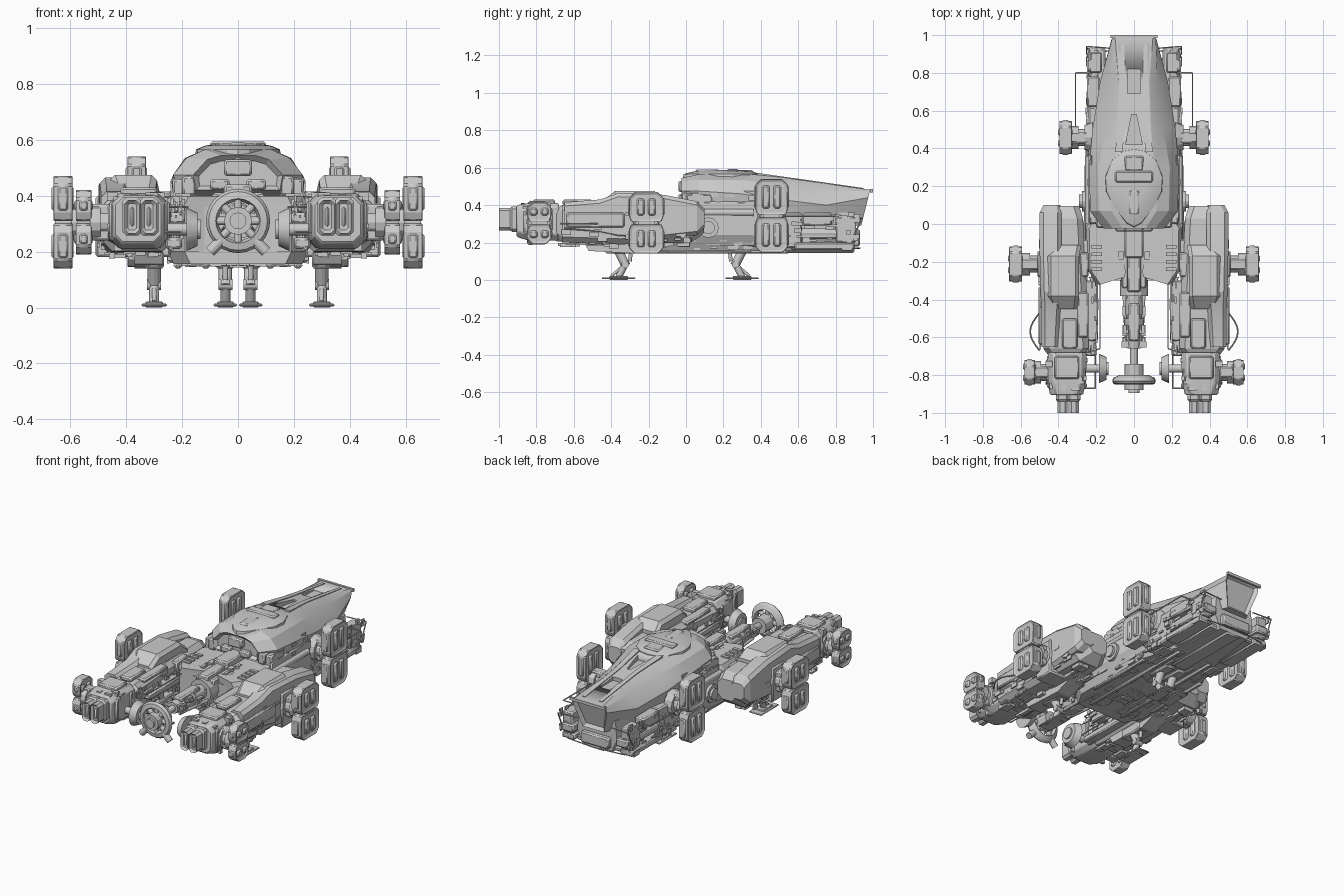
import bpy, bmesh, random
from math import pi, cos, sin
from mathutils import Vector, Matrix

random.seed(7)


def make(name, bm, mirror=False, bevel=0.0):
    bmesh.ops.recalc_face_normals(bm, faces=bm.faces)
    me = bpy.data.meshes.new(name)
    bm.to_mesh(me)
    bm.free()
    ob = bpy.data.objects.new(name, me)
    bpy.context.collection.objects.link(ob)
    if bevel:
        m = ob.modifiers.new("bevel", 'BEVEL')
        m.width, m.segments, m.limit_method = bevel, 1, 'ANGLE'
    if mirror:
        ob.modifiers.new("mirror", 'MIRROR')
    return ob


def add_box(bm, x0, x1, y0, y1, z0, z1):
    m = Matrix.Translation(((x0+x1)/2, (y0+y1)/2, (z0+z1)/2)) @ Matrix.Diagonal((x1-x0, y1-y0, z1-z0, 1))
    bmesh.ops.create_cube(bm, size=1, matrix=m)


def add_rod(bm, p, q, r, r2=None, n=12):
    p, q = Vector(p), Vector(q)
    d = q - p
    m = Matrix.Translation((p+q)/2) @ d.to_track_quat('Z', 'Y').to_matrix().to_4x4()
    bmesh.ops.create_cone(bm, cap_ends=True, segments=n, radius1=r, radius2=r if r2 is None else r2,
                          depth=d.length, matrix=m)


def boxes(name, items, mirror=True, bevel=0.008):
    bm = bmesh.new()
    for b in items:
        add_box(bm, *b)
    return make(name, bm, mirror, bevel)


def rods(name, items, mirror=True, n=12):
    bm = bmesh.new()
    for i in items:
        add_rod(bm, *i, n=n)
    return make(name, bm, mirror)


def pipe(name, pts, r=0.004):
    return rods(name, [(a, b, r) for a, b in zip(pts, pts[1:])], n=6)


def loft(name, rings, mirror=False, bevel=0.0, inset=0.0):
    """Skin a list of equal-length point rings and cap both ends."""
    bm = bmesh.new()
    vs = [[bm.verts.new(p) for p in r] for r in rings]
    n = len(rings[0])
    for a, b in zip(vs, vs[1:]):
        for i in range(n):
            bm.faces.new((a[i], a[(i+1) % n], b[(i+1) % n], b[i]))
    caps = [bm.faces.new(vs[0]), bm.faces.new(vs[-1])]
    if inset:
        bmesh.ops.recalc_face_normals(bm, faces=bm.faces)
        bmesh.ops.inset_individual(bm, faces=caps, thickness=inset, depth=-inset)
    return make(name, bm, mirror, bevel)


def sym(y, half, lean=0.0):
    """Symmetric ring from half profile (x, z); lean slides y back as z drops."""
    full = half + [(-x, z) for x, z in reversed(half)]
    return [(x, y - lean*(half[0][1]-z), z) for x, z in full]


def oct_ring(y, x0, x1, z0, z1, c):
    return [(x0+c, y, z0), (x1-c, y, z0), (x1, y, z0+c), (x1, y, z1-c),
            (x1-c, y, z1), (x0+c, y, z1), (x0, y, z1-c), (x0, y, z0+c)]


def greeble(name, count, xr, yr, zr, s=(0.012, 0.05, 0.025), mirror=True):
    bm = bmesh.new()
    for _ in range(count):
        c = [random.uniform(*r) for r in (xr, yr, zr)]
        d = [k*random.uniform(0.4, 1.2)/2 for k in s]
        add_box(bm, c[0]-d[0], c[0]+d[0], c[1]-d[1], c[1]+d[1], c[2]-d[2], c[2]+d[2])
    return make(name, bm, mirror)


# Upper hull shell with tapering nose and recessed nose face
hull = loft("upper_hull", [
    sym(-0.025, [(0.06, 0.545), (0.11, 0.53), (0.16, 0.475), (0.15, 0.42)]),
    sym(0.07, [(0.12, 0.565), (0.185, 0.535), (0.232, 0.475), (0.21, 0.41)]),
    sym(0.30, [(0.11, 0.57), (0.19, 0.535), (0.238, 0.46), (0.23, 0.36)]),
    sym(0.50, [(0.09, 0.55), (0.155, 0.51), (0.22, 0.43), (0.20, 0.32)]),
    sym(0.75, [(0.08, 0.515), (0.125, 0.48), (0.18, 0.40), (0.15, 0.29)]),
    sym(0.985, [(0.10, 0.482), (0.115, 0.475), (0.12, 0.44), (0.075, 0.29)], 0.25)], inset=0.02)
slot = boxes("slot_cutter", [(-0.035, 0.035, 0.69, 0.82, 0.50, 0.6)], False, 0)
tri = loft("window_cutter", [[(-0.045, 0.42, z), (0.045, 0.42, z), (0.012, 0.58, z), (-0.012, 0.58, z)]
                             for z in (0.525, 0.65)])
for c in (slot, tri):
    c.hide_render = True
    c.display_type = 'WIRE'
    m = hull.modifiers.new("cut", 'BOOLEAN')
    m.object, m.solver = c, 'EXACT'

# Egg-shaped cockpit dome, hatch and roof plates
egg = [(0.0, -0.02), (0.04, 0.0), (0.11, 0.09), (0.15, 0.17), (0.155, 0.25), (0.12, 0.34), (0.06, 0.39), (0.0, 0.40)]
outline = egg + [(-x, y) for x, y in reversed(egg[1:-1])]
loft("cockpit_dome", [[(x*k, 0.22+(y-0.22)*k, z) for x, y in outline]
                      for k, z in ((1.0, 0.53), (0.97, 0.566), (0.75, 0.580), (0.4, 0.587))])
boxes("dome_hatch", [(-0.10, 0.10, 0.22, 0.28, 0.575, 0.594), (-0.05, 0.05, 0.28, 0.36, 0.57, 0.588),
                     (-0.03, 0.03, 0.05, 0.18, 0.575, 0.59)], False)
loft("roof_ridge", [[(x0, y, z), (x1, y, z), (x1, y, z-0.03), (x0, y, z-0.03)] for x0, x1, y, z in
                    ((0.06, 0.10, 0.38, 0.572), (0.045, 0.075, 0.6, 0.541), (0.05, 0.07, 0.95, 0.491))], True)
boxes("nose_lip", [(-0.125, 0.125, 0.985, 1.0, 0.468, 0.486)], False, 0)
boxes("cabin_rear_detail", [(0.03, 0.10, -0.04, 0.0, 0.42, 0.46), (0.15, 0.20, -0.02, 0.04, 0.40, 0.47),
                            (-0.05, 0.05, -0.04, 0.0, 0.47, 0.53), (0.18, 0.235, 0.0, 0.14, 0.40, 0.46)])

# Lower chassis, belly and rear deck
deck_plan = [(0.05, -0.28), (0.19, -0.32), (0.25, -0.24), (0.255, -0.02), (0.24, 0.0), (0.05, 0.0)]
loft("rear_deck", [[(x*k, y, z) for x, y in deck_plan] for k, z in ((1, 0.20), (1, 0.37), (0.93, 0.40))], True)
loft("belly", [sym(y, [(a, 0.36), (a+0.01, 0.24), (a-0.03, 0.155)]) for y, a in
               ((-0.30, 0.20), (-0.2, 0.26), (0.35, 0.25), (0.6, 0.17), (0.9, 0.13))])
boxes("chassis_side", [(0.15, 0.24, 0.0, 0.40, 0.18, 0.42), (0.16, 0.24, 0.40, 0.62, 0.17, 0.36),
                       (0.15, 0.235, 0.60, 0.93, 0.22, 0.27), (0.16, 0.25, 0.58, 0.90, 0.16, 0.20),
                       (0.17, 0.24, 0.80, 0.91, 0.20, 0.34), (0.18, 0.25, 0.62, 0.78, 0.29, 0.36)])
boxes("front_skid", [(-0.16, 0.16, 0.5, 0.88, 0.16, 0.19), (-0.10, 0.10, 0.86, 0.93, 0.18, 0.25),
                     (-0.05, 0.05, 0.4, 0.9, 0.145, 0.17)], False)
rods("side_drum", [((0.18, 0.12, 0.28), (0.275, 0.12, 0.28), 0.055), ((0.27, 0.12, 0.28), (0.29, 0.12, 0.28), 0.035),
                   ((0.21, 0.55, 0.25), (0.21, 0.92, 0.25), 0.028), ((0.24, 0.0, 0.36), (0.24, 0.36, 0.36), 0.02)])
boxes("belly_rails", [(0.10, 0.13, -0.25, 0.55, 0.14, 0.16), (0.20, 0.23, -0.1, 0.35, 0.14, 0.16)])
for i in range(4):
    boxes("deck_vent", [(0.17, 0.225, -0.25+i*0.04, -0.23+i*0.04, 0.395, 0.408)], True, 0)

# Rails around the nose
pipe("long_rail", [(0.24, 0.40, 0.34), (0.31, 0.45, 0.34), (0.31, 0.80, 0.34), (0.24, 0.80, 0.34)])
pipe("upper_nose_rail", [(0.12, 0.93, 0.33), (0.25, 0.94, 0.33), (0.25, 0.90, 0.24)])
pipe("lower_nose_rail", [(0.0, 0.93, 0.17), (0.20, 0.91, 0.17), (0.24, 0.84, 0.17)])


# Thruster pods: split chamfered blocks on stubby arms
def pod(name, x0, x1, y0, y1, z0, z1, root):
    zm, c, g = (z0+z1)/2, 0.03, 0.005
    yc = (y0+y1)/2
    for part, top, s in (("upper", z1, 1), ("lower", z0, -1)):
        a = zm + s*g
        prof = [(y0+.012, a), (y1-.012, a), (y1, a+s*.03), (y1, top-s*c), (y1-c, top), (y0+c, top),
                (y0, top-s*c), (y0, a+s*.03)]
        loft(f"{name}_{part}", [[(x, y, z) for y, z in prof] for x in (x0, x1)], True, 0.006, 0.010)
        lo, hi = sorted((a+s*0.035, top-s*0.035))
        w = (x1-x0)*0.25
        boxes(f"{name}_{part}_grille", [(x0+w, x1-w, y0-0.006, y1+0.006, lo, hi),
                                        (x0, x1+0.002, yc-0.05, yc-0.01, lo, hi), (x0, x1+0.002, yc+0.01, yc+0.05, lo, hi)])
    h = x0-root
    rods(f"{name}_arm", [((root, yc, zm), (x1-0.01, yc, zm), 0.045), ((root, yc, zm), (root+h*0.4, yc, zm), 0.085, 0.065),
                         ((x0-h*0.3, yc, zm), (x0+0.01, yc, zm), 0.06)])
    boxes(f"{name}_bracket", [(root, x0+0.01, yc-0.03, yc+0.03, zm-0.065, zm+0.065)])


pod("front_pod", 0.325, 0.40, 0.37, 0.545, 0.145, 0.54, 0.22)
pod("middle_pod", 0.588, 0.665, -0.305, -0.12, 0.14, 0.47, 0.46)
pod("rear_pod", 0.52, 0.585, -0.85, -0.72, 0.19, 0.42, 0.43)

# Engine nacelles
loft("nacelle_body", [oct_ring(*s, 0.03) for s in
     ((0.095, 0.29, 0.42, 0.25, 0.38), (0.03, 0.27, 0.47, 0.20, 0.405), (-0.35, 0.25, 0.49, 0.19, 0.41),
      (-0.66, 0.24, 0.48, 0.20, 0.40), (-0.70, 0.27, 0.45, 0.23, 0.38))], True)
loft("nacelle_hump", [oct_ring(*s, 0.02) for s in
     ((0.10, 0.39, 0.48, 0.28, 0.38), (0.06, 0.385, 0.50, 0.24, 0.42), (-0.12, 0.385, 0.50, 0.22, 0.455),
      (-0.36, 0.38, 0.495, 0.22, 0.465), (-0.46, 0.39, 0.49, 0.24, 0.43), (-0.65, 0.40, 0.49, 0.26, 0.415))], True)
loft("nacelle_cowl", [oct_ring(*s, 0.02) for s in
     ((-0.11, 0.28, 0.42, 0.36, 0.43), (-0.17, 0.29, 0.46, 0.36, 0.475), (-0.38, 0.29, 0.46, 0.36, 0.475),
      (-0.45, 0.30, 0.44, 0.36, 0.42))], True)
loft("engine_block", [oct_ring(*s, 0.03) for s in
     ((-0.68, 0.25, 0.455, 0.21, 0.41), (-0.84, 0.255, 0.455, 0.21, 0.41), (-0.905, 0.27, 0.445, 0.23, 0.40))], True, 0.006)
boxes("engine_bands", [(0.245, 0.46, -0.74, -0.71, 0.24, 0.38), (0.25, 0.46, -0.87, -0.84, 0.24, 0.38),
                       (0.29, 0.42, -0.82, -0.70, 0.40, 0.43), (0.24, 0.51, -0.28, -0.15, 0.18, 0.40),
                       (0.46, 0.505, -0.64, -0.33, 0.28, 0.36)])
for x in (0.292, 0.352):
    loft("nozzle", [oct_ring(y, x-e, x+0.054+e, 0.265-e, 0.385+e, 0.014) for y, e in
                    ((-1.0, 0), (-0.94, 0), (-0.93, 0.008), (-0.87, 0.008))], True, 0, 0.013)
    boxes("nozzle_core", [(x+0.02, x+0.034, -0.995, -0.95, 0.29, 0.36)])
loft("nacelle_fin", [[(x, -0.05, 0.21), (x, -0.55, 0.21), (x, -0.52, 0.155), (x, -0.25, 0.14)] for x in (0.27, 0.37)], True)
boxes("nacelle_inner_frame", [(0.19, 0.26, -0.62, -0.30, 0.30, 0.34), (0.20, 0.26, -0.70, -0.34, 0.21, 0.25),
                              (0.24, 0.30, -0.60, -0.36, 0.39, 0.415), (0.30, 0.38, -0.66, -0.50, 0.40, 0.43),
                              (0.20, 0.32, -0.24, -0.08, 0.24, 0.38)])
pipe("nacelle_guard", [(0.48, -0.45, 0.3)] + [(0.50+0.05*sin(pi*t/8), -0.47-0.2*t/8, 0.3) for t in range(9)], 0.005)
pipe("inner_rail", [(0.24, -0.28, 0.36), (0.18, -0.32, 0.36), (0.18, -0.66, 0.36), (0.25, -0.68, 0.36)])
pipe("tail_rail", [(0.205, -0.5, 0.27), (0.205, -0.87, 0.27), (0.27, -0.87, 0.27)])
rods("inner_wheel", [((0.145, -0.765, 0.28), (0.185, -0.765, 0.28), 0.06, 0.078), ((0.135, -0.765, 0.28), (0.15, -0.765, 0.28), 0.035),
                     ((0.18, -0.765, 0.28), (0.28, -0.765, 0.28), 0.022)], n=20)

# Central boom with docking ring
rods("boom", [((0, -0.28, 0.32), (0, -0.38, 0.32), 0.075), ((0, -0.36, 0.32), (0, -0.50, 0.32), 0.045),
              ((0, -0.50, 0.32), (0, -0.66, 0.32), 0.055, 0.035), ((0, -0.64, 0.32), (0, -0.78, 0.31), 0.02),
              ((0, -0.74, 0.31), (0, -0.88, 0.31), 0.05), ((0, -0.88, 0.31), (0, -0.895, 0.31), 0.03)], False)
boxes("boom_spine", [(-0.05, 0.05, -0.18, 0.0, 0.36, 0.44), (-0.035, 0.035, -0.36, -0.16, 0.37, 0.415),
                     (0.03, 0.065, -0.34, -0.06, 0.30, 0.39), (-0.03, 0.03, -0.62, -0.42, 0.34, 0.375)])
prof = [(0.07, -0.82), (0.08, -0.85), (0.105, -0.845), (0.115, -0.83), (0.105, -0.815), (0.08, -0.80)]
bm = bmesh.new()
N = 24
vs = [[bm.verts.new((r*cos(2*pi*i/N), y, 0.31+r*sin(2*pi*i/N))) for r, y in prof] for i in range(N)]
for i in range(N):
    for j in range(6):
        k, l = (i+1) % N, (j+1) % 6
        bm.faces.new((vs[i][j], vs[k][j], vs[k][l], vs[i][l]))
make("docking_ring", bm)
rods("ring_spokes", [((0, -0.825, 0.31), (0.09*cos(a), -0.825, 0.31+0.09*sin(a)), 0.015)
                     for a in [k*pi/4 for k in range(8)]], False)
rods("ring_pads", [((0.06, -0.83, 0.24), (0.10, -0.83, 0.20), 0.02)])
rods("boom_hoses", [((0.055, -0.28, 0.27), (0.04, -0.62, 0.29), 0.01)])

# Landing legs
for name, x, y, w, d in (("rear_leg", 0.30, -0.36, 0.045, 1), ("front_leg", 0.045, 0.30, 0.042, -1)):
    boxes(name+"_foot", [(x-w, x+w, y-0.09, y+0.09, 0.004, 0.014), (x-w*0.7, x+w*0.7, y-0.05, y+0.05, 0.0, 0.022)], True, 0.004)
    rods(name, [((x, y, 0.015), (x, y+d*0.035, 0.085), 0.018), ((x, y+d*0.04, 0.075), (x, y-d*0.02, 0.19), 0.024),
                ((x-0.025, y+d*0.035, 0.082), (x+0.025, y+d*0.035, 0.082), 0.02),
                ((x, y-d*0.04, 0.02), (x, y+d*0.03, 0.08), 0.008), ((x, y+d*0.06, 0.10), (x, y+d*0.07, 0.19), 0.01)])
    boxes(name+"_mount", [(x-0.035, x+0.035, y-0.07, y+0.09, 0.14, 0.20)])

# Surface clutter
greeble("chassis_clutter", 150, (0.22, 0.25), (0.0, 0.92), (0.17, 0.35))
greeble("cabin_side_clutter", 30, (0.21, 0.24), (0.04, 0.35), (0.36, 0.47))
greeble("nacelle_outer_clutter", 60, (0.475, 0.50), (-0.65, 0.02), (0.21, 0.38))
greeble("nacelle_inner_clutter", 90, (0.195, 0.26), (-0.68, -0.02), (0.21, 0.39))
greeble("engine_clutter", 50, (0.26, 0.455), (-0.88, -0.70), (0.205, 0.41), (0.04, 0.03, 0.03))
greeble("deck_clutter", 12, (0.05, 0.12), (-0.26, -0.03), (0.39, 0.402), (0.03, 0.04, 0.02))
greeble("belly_clutter", 45, (0.0, 0.20), (-0.25, 0.55), (0.15, 0.157), (0.04, 0.08, 0.012))
greeble("nacelle_belly_clutter", 40, (0.28, 0.46), (-0.65, 0.0), (0.18, 0.20), (0.04, 0.08, 0.02))
greeble("boom_clutter", 40, (0.02, 0.055), (-0.64, -0.3), (0.28, 0.36), (0.02, 0.05, 0.02))

bpy.ops.object.select_all(action='SELECT')
bpy.context.view_layer.objects.active = hull
bpy.ops.object.shade_smooth_by_angle(angle=0.35)
